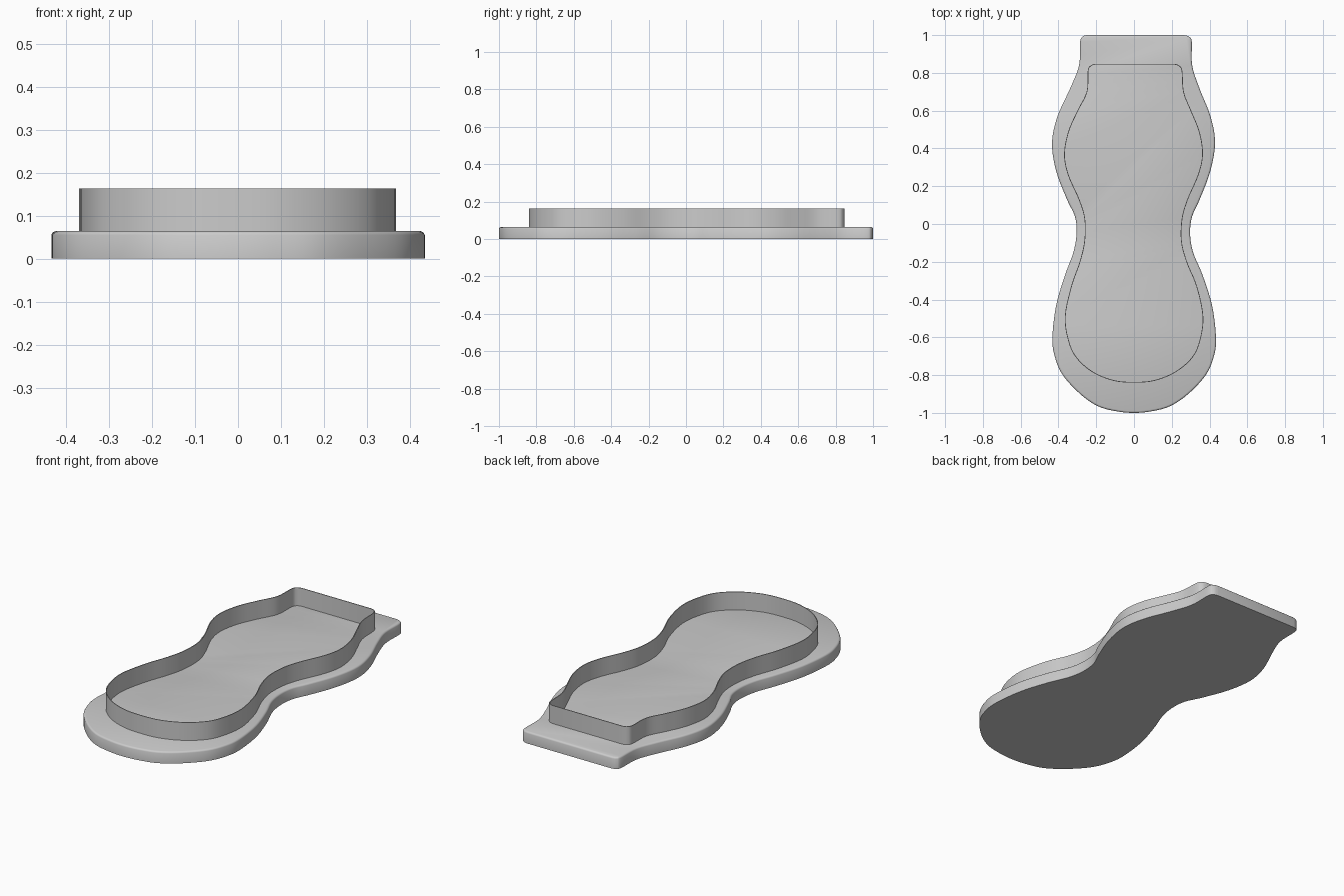
import bpy, bmesh
from mathutils import Vector

if "Cube" in bpy.data.objects:
    bpy.data.objects.remove(bpy.data.objects["Cube"])

# Half outlines as (y, left x, right x), from the squared end to the rounded tip
OUTER = [(1.0, -.25, .265), (.992, -.272, .291), (.965, -.285, .306), (.84, -.291, .308), (.72, -.337, .346),
         (.57, -.405, .405), (.43, -.434, .429), (.28, -.412, .404), (.13, -.355, .348),
         (.04, -.313, .308), (-.05, -.304, .297), (-.15, -.321, .313), (-.27, -.365, .363),
         (-.43, -.412, .413), (-.60, -.432, .434), (-.70, -.42, .423), (-.80, -.377, .38),
         (-.90, -.285, .287), (-.965, -.19, .19), (-.992, -.09, .09)]
INNER = [(.848, -.205, .215), (.839, -.23, .24), (.81, -.245, .256), (.70, -.251, .264), (.60, -.30, .303),
         (.49, -.348, .347), (.37, -.370, .365), (.26, -.35, .342), (.13, -.293, .286),
         (.03, -.263, .257), (-.09, -.263, .253), (-.20, -.288, .281), (-.33, -.333, .334),
         (-.49, -.366, .367), (-.62, -.348, .35), (-.71, -.305, .308), (-.785, -.22, .22),
         (-.83, -.11, .11)]


def outline(rows, tip, steps=5):
    # Smooth open curve around both sides; the squared end closes with a straight edge
    pts = [Vector((l, y)) for y, l, r in rows] + [Vector((0, tip))]
    pts += [Vector((r, y)) for y, l, r in reversed(rows)]
    out = []
    n = len(pts)
    for i in range(n - 1):
        p0, p1, p2, p3 = pts[max(i - 1, 0)], pts[i], pts[i + 1], pts[min(i + 2, n - 1)]
        for k in range(steps):
            t = k / steps
            out.append(0.5 * (2 * p1 + (p2 - p0) * t + (2 * p0 - 5 * p1 + 4 * p2 - p3) * t * t
                              + (3 * p1 - p0 - 3 * p2 + p3) * t ** 3))
    return out + [pts[-1]]


def inset(pts, d):
    res = []
    for i, p in enumerate(pts):
        t = (pts[(i + 1) % len(pts)] - pts[i - 1]).normalized()
        res.append(p + Vector((-t.y, t.x)) * d)
    return res


def loft(name, rings, caps=False):
    bm = bmesh.new()
    loops = [[bm.verts.new((p.x, p.y, z)) for p in pts] for pts, z in rings]
    for a, b in zip(loops, loops[1:]):
        for i in range(len(a)):
            j = (i + 1) % len(a)
            bm.faces.new((a[i], a[j], b[j], b[i]))
    if caps:
        bm.faces.new(loops[0][::-1])
        bm.faces.new(loops[-1])
    mesh = bpy.data.meshes.new(name)
    bm.to_mesh(mesh)
    bm.free()
    ob = bpy.data.objects.new(name, mesh)
    bpy.context.collection.objects.link(ob)
    bpy.ops.object.select_all(action='DESELECT')
    ob.select_set(True)
    bpy.context.view_layer.objects.active = ob
    bpy.ops.object.shade_smooth_by_angle(angle=0.6)
    return ob


outer = outline(OUTER, -1.0)
inner = outline(INNER, -.84)
wall_in = inset(inner, .004)

# Base plate with softly rounded upper rim
loft("base_plate", [(outer, 0), (outer, .055), (inset(outer, .002), .0592),
                    (inset(outer, .005), .062), (inset(outer, .010), .064)], True)

# Thin upright wall standing on the plate
loft("raised_wall", [(inner, .063), (inner, .163), (wall_in, .163), (wall_in, .063)])
